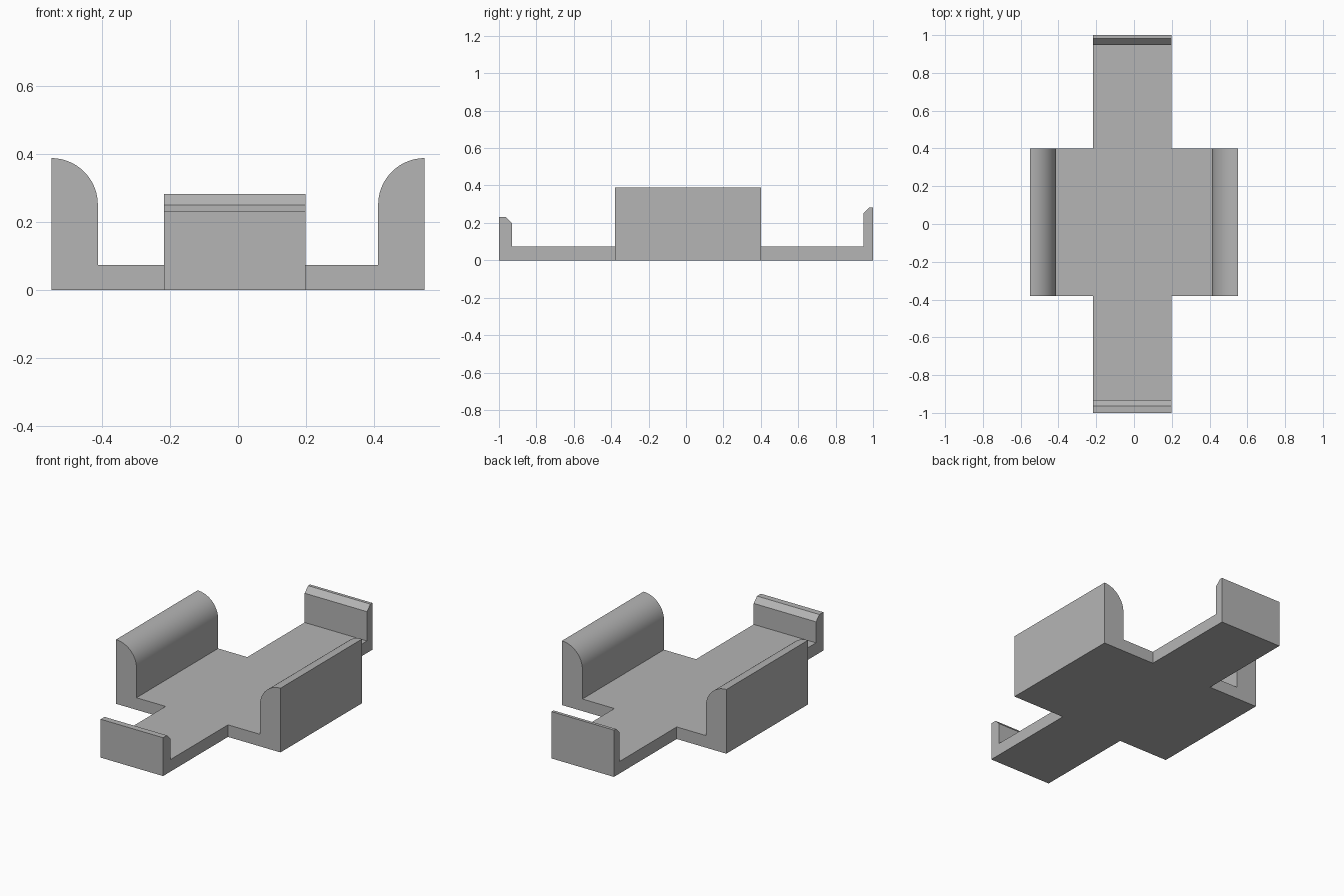
import bpy, bmesh
from math import sin, cos, pi, radians
from mathutils import Vector

if "Cube" in bpy.data.objects:
    bpy.data.objects.remove(bpy.data.objects["Cube"], do_unlink=True)

grey = bpy.data.materials.new("plain grey")
grey.use_nodes = True
colour = (0.46, 0.46, 0.46, 1)
grey.diffuse_color = colour
grey.node_tree.nodes["Principled BSDF"].inputs["Base Color"].default_value = colour


def extrude_profile(name, points, offset):
    """Fill a closed outline and extrude it along offset."""
    bm = bmesh.new()
    face = bm.faces.new([bm.verts.new(p) for p in points])
    ext = bmesh.ops.extrude_face_region(bm, geom=[face])
    moved = [v for v in ext["geom"] if isinstance(v, bmesh.types.BMVert)]
    bmesh.ops.translate(bm, verts=moved, vec=Vector(offset))
    bmesh.ops.recalc_face_normals(bm, faces=bm.faces)
    mesh = bpy.data.meshes.new(name)
    bm.to_mesh(mesh)
    bm.free()
    mesh.materials.append(grey)
    obj = bpy.data.objects.new(name, mesh)
    bpy.context.collection.objects.link(obj)
    return obj


floor = 0.073

# Cradle: floor between two side walls with rounded inner tops
half, radius, height, steps = 0.55, 0.137, 0.388, 24
wall = [(half, 0), (half, height)]
for i in range(1, steps + 1):
    a = pi / 2 * i / steps
    wall.append((half - radius * sin(a), height - radius * (1 - cos(a))))
wall.append((half - radius, floor))
outline = wall + [(-x, z) for x, z in reversed(wall)]
cradle = extrude_profile("cradle", [(x, -0.38, z) for x, z in outline], (0, 0.78, 0))

# Long tray: floor with a chamfered lip at each end
tray_outline = [
    (-1, 0), (-1, 0.232), (-0.963, 0.232), (-0.931, 0.2), (-0.931, floor),
    (0.948, floor), (0.948, 0.25), (0.981, 0.283), (1, 0.283), (1, 0)]
tray = extrude_profile("tray", [(-0.218, y, z) for y, z in tray_outline], (0.417, 0, 0))

# Merge both into one clean solid
union = cradle.modifiers.new("union", "BOOLEAN")
union.operation = "UNION"
union.solver = "EXACT"
union.object = tray
bpy.context.view_layer.objects.active = cradle
cradle.select_set(True)
bpy.ops.object.modifier_apply(modifier=union.name)
bpy.data.objects.remove(tray, do_unlink=True)
cradle.name = "cross_shaped_holder"

bm = bmesh.new()
bm.from_mesh(cradle.data)
bmesh.ops.dissolve_limit(bm, angle_limit=radians(0.5), verts=bm.verts, edges=bm.edges)
bm.to_mesh(cradle.data)
bm.free()

# Smooth only the rounded wall tops
bpy.ops.object.shade_smooth_by_angle(angle=radians(30))
